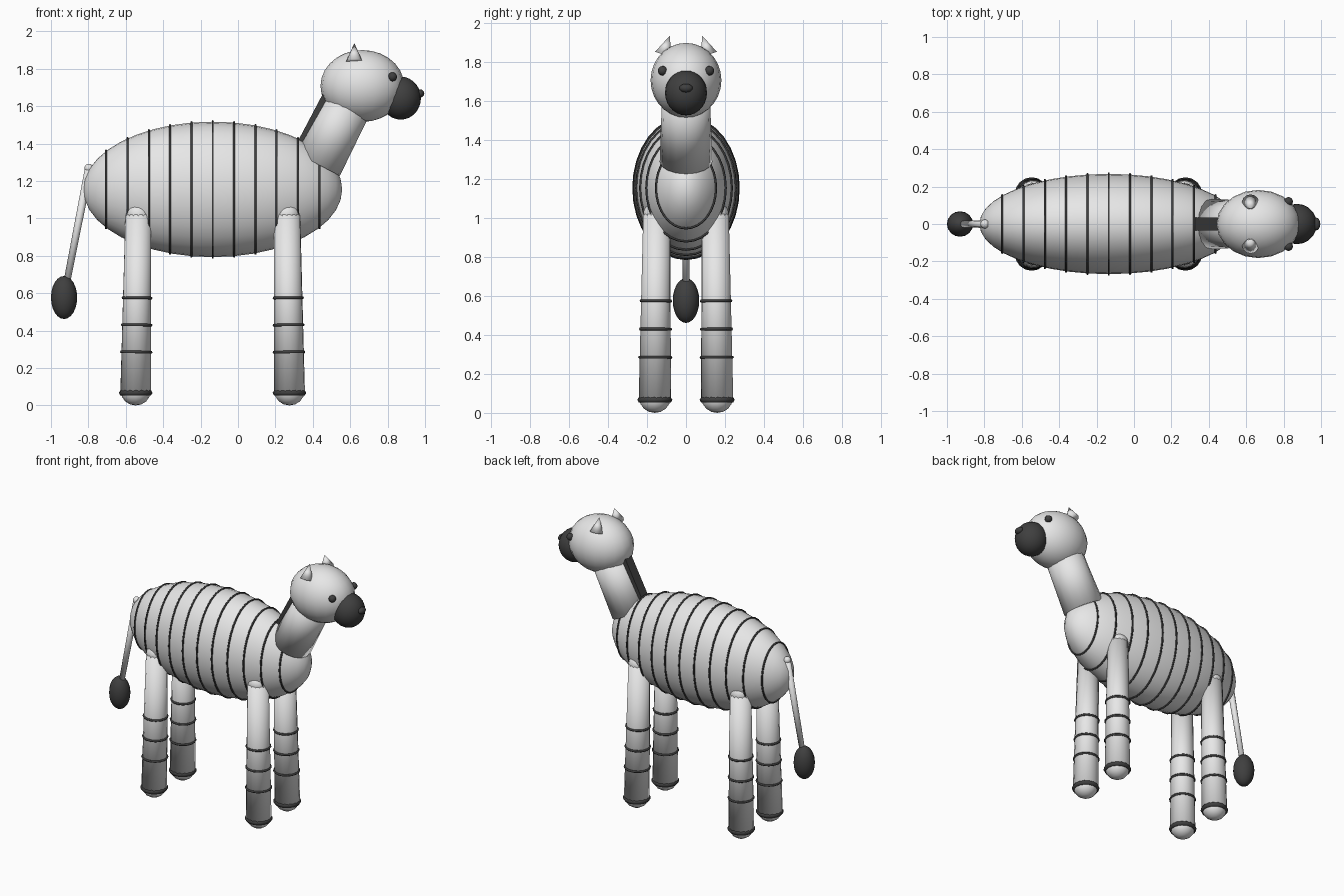
import bpy
from math import sqrt, pi
from mathutils import Vector, Matrix

cube = bpy.data.objects.get("Cube")
if cube:
    bpy.data.objects.remove(cube, do_unlink=True)


def material(name, value):
    mat = bpy.data.materials.new(name)
    mat.use_nodes = True
    colour = (value, value, value, 1)
    mat.diffuse_color = colour
    mat.node_tree.nodes["Principled BSDF"].inputs["Base Color"].default_value = colour
    return mat


PALE = material("pale coat", 0.8)
DARK = material("dark markings", 0.05)


def finish(name, mat, smooth=True):
    ob = bpy.context.object
    ob.name = name
    ob.data.materials.append(mat)
    if smooth:
        bpy.ops.object.shade_smooth()
    return ob


def aim(direction):
    return Vector(direction).to_track_quat('Z', 'Y')


def ball(name, mat, centre, radii, segments=16, rings=12, axis=(0, 0, 1)):
    """Ellipsoid with its poles along the given axis; radii are in world axes."""
    bpy.ops.mesh.primitive_uv_sphere_add(segments=segments, ring_count=rings, radius=1, location=centre)
    ob = finish(name, mat)
    ob.data.transform(aim(axis).to_matrix().to_4x4())
    ob.data.transform(Matrix.Diagonal((*radii, 1)))
    return ob


def rod(name, mat, start, end, r_start, r_end, sides=16):
    """Tapered cylinder between two points."""
    start, end = Vector(start), Vector(end)
    bpy.ops.mesh.primitive_cone_add(vertices=sides, radius1=r_start, radius2=r_end,
                                    depth=(end - start).length, location=(start + end) / 2,
                                    rotation=aim(end - start).to_euler())
    return finish(name, mat)


def ring(name, centre, major, minor, axis=(0, 0, 1), sides=16):
    bpy.ops.mesh.primitive_torus_add(major_radius=major, minor_radius=minor, major_segments=sides,
                                     minor_segments=6, location=centre,
                                     rotation=aim(axis).to_euler())
    return finish(name, DARK)


# Barrel body
BODY = Vector((-0.135, 0, 1.155))
LENGTH, WIDTH, HEIGHT = 0.692, 0.268, 0.362
ball("body", PALE, BODY, (LENGTH, WIDTH, HEIGHT), 32, 20, (1, 0, 0))

# Body stripes: hoops following the ellipsoid
for i in range(-5, 6):
    offset = i * 0.114
    k = sqrt(1 - (offset / LENGTH) ** 2)
    bpy.ops.mesh.primitive_torus_add(major_radius=1, minor_radius=0.006, major_segments=32,
                                     minor_segments=6, location=BODY + Vector((offset, 0, 0)))
    hoop = finish(f"body_stripe_{i + 6}", DARK)
    # Stand the hoop upright, then grow it to the body's cross-section
    hoop.data.transform(Matrix.Rotation(pi / 2, 4, 'Y'))
    for v in hoop.data.vertices:
        radial = Vector((0, v.co.y, v.co.z))
        rim = radial.normalized()
        tube = radial.length - 1
        v.co.y = rim.y * (WIDTH * k + 0.002 + tube)
        v.co.z = rim.z * (HEIGHT * k + 0.002 + tube)

# Legs with bands and hoof trim
for part, x, lean in (("fore", 0.275, -0.012), ("hind", -0.547, 0.014)):
    for side, s in (("near", -1), ("far", 1)):
        name = f"{part}_leg_{side}"
        foot = Vector((x, s * 0.16, 0.075))
        top = Vector((x + lean, s * 0.15, 1.02))
        rod(name, PALE, foot, top, 0.083, 0.07)
        ball(name + "_shoulder", PALE, top, (0.07, 0.07, 0.065))
        ball(name + "_foot", PALE, foot, (0.08, 0.08, 0.075), rings=8)
        ring(name + "_hoof_trim", foot - Vector((0, 0, 0.008)), 0.073, 0.017)
        for n, z in enumerate((0.285, 0.43, 0.575)):
            t = (z - foot.z) / (top.z - foot.z)
            ring(f"{name}_band_{n + 1}", foot.lerp(top, t), 0.083 - 0.013 * t, 0.008, top - foot)

# Neck and mane strip
neck_low, neck_high = Vector((0.425, 0, 1.29)), Vector((0.62, 0, 1.66))
rod("neck", PALE, neck_low, neck_high, 0.135, 0.122)
along = (neck_high - neck_low).normalized()
back = Vector((-along.z, 0, along.x))
bpy.ops.mesh.primitive_cube_add(size=1, location=(neck_low + neck_high) / 2 + back * 0.125)
mane = finish("mane", DARK, smooth=False)
mane.scale = (0.05, 0.07, 0.40)
mane.rotation_euler = Matrix((-back, (0, 1, 0), along)).transposed().to_euler()

# Head, muzzle and nose
ball("head", PALE, (0.665, 0, 1.708), (0.224, 0.182, 0.192), 20, 14)
ball("muzzle", DARK, (0.87, 0, 1.643), (0.108, 0.108, 0.115), 20, 14)
ball("nose", DARK, (0.974, 0, 1.668), (0.022, 0.034, 0.022))

# Eyes and ears
for side, s in (("near", -1), ("far", 1)):
    ball(f"eye_{side}", DARK, (0.826, s * 0.12, 1.757), (0.024, 0.024, 0.024))
    rod(f"ear_{side}", PALE, (0.622, s * 0.117, 1.84), (0.622, s * 0.083, 1.937), 0.044, 0, 12)

# Tail with tuft
rod("tail", PALE, (-0.915, 0, 0.66), (-0.797, 0, 1.265), 0.018, 0.022, 10)
ball("tail_root", PALE, (-0.797, 0, 1.268), (0.024, 0.024, 0.024))
ball("tail_tuft", DARK, (-0.93, 0, 0.577), (0.07, 0.068, 0.115))
